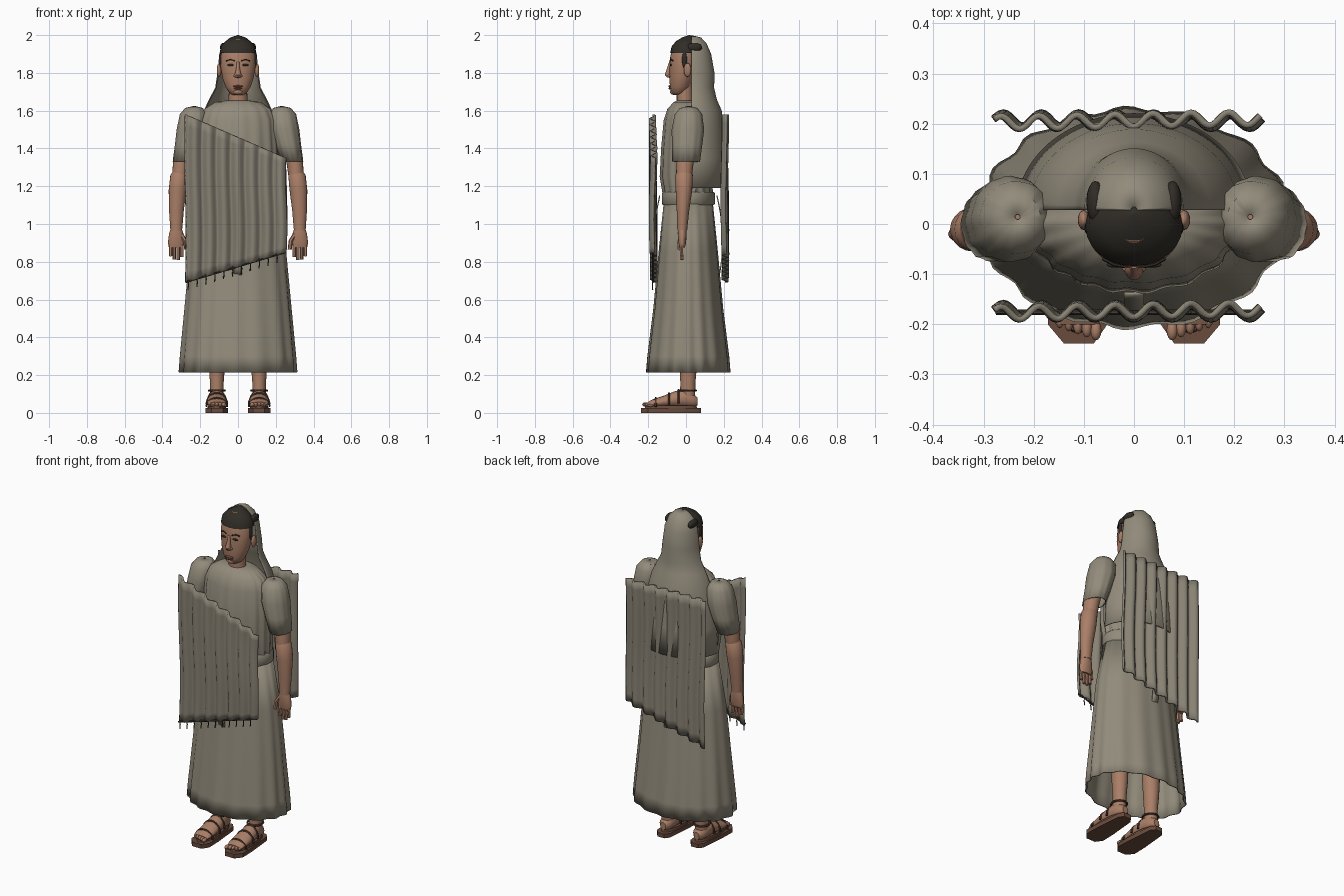
import bpy
import bmesh
from math import sin, cos, pi
from mathutils import Vector

if "Cube" in bpy.data.objects:
    bpy.data.objects.remove(bpy.data.objects["Cube"], do_unlink=True)


def material(name, r, g, b):
    mat = bpy.data.materials.new(name)
    mat.use_nodes = True
    mat.diffuse_color = (r, g, b, 1)
    bsdf = next(n for n in mat.node_tree.nodes if n.type == 'BSDF_PRINCIPLED')
    bsdf.inputs["Base Color"].default_value = (r, g, b, 1)
    bsdf.inputs["Roughness"].default_value = 0.8
    return mat


cloth = material("woven cloth", .29, .26, .2)
shawl_cloth = material("shawl cloth", .25, .225, .175)
skin = material("skin", .4, .21, .135)
lip_red = material("lips", .22, .09, .06)
hair_black = material("dark hair", .03, .026, .02)
leather = material("sole leather", .14, .07, .045)
strap_brown = material("strap leather", .08, .045, .03)
fringe_dark = material("fringe thread", .05, .045, .035)
parts = []


def finish(name, bm, mat):
    bmesh.ops.recalc_face_normals(bm, faces=bm.faces)
    mesh = bpy.data.meshes.new(name)
    bm.to_mesh(mesh)
    bm.free()
    mesh.materials.append(mat)
    obj = bpy.data.objects.new(name, mesh)
    bpy.context.collection.objects.link(obj)
    parts.append(obj)
    return obj


def skin_rows(bm, rows, closed):
    """Bridge consecutive rows of vertices with quads."""
    for low, high in zip(rows, rows[1:]):
        count = len(low)
        for i in range(count if closed else count - 1):
            j = (i + 1) % count
            bm.faces.new((low[i], low[j], high[j], high[i]))


def loft(name, rings, mat, sides=20, folds=0, depth=0, along='z', caps=True, half=False):
    """Elliptical rings (x, across, position, rx, r_across) joined into a tube."""
    bm = bmesh.new()
    rows = []
    for k, (x, c, p, rx, rc) in enumerate(rings):
        row = []
        for i in range(sides + (1 if half else 0)):
            a = (pi if half else 2 * pi) * i / sides
            swell = 1 + depth * cos(folds * a + sin(3 * a)) * (k + 1) / len(rings)
            u, v = x + rx * swell * cos(a), c + rc * swell * sin(a)
            row.append(bm.verts.new((u, v, p) if along == 'z' else (u, p, v)))
        rows.append(row)
    skin_rows(bm, rows, not half)
    if caps:
        bm.faces.new(rows[0])
        bm.faces.new(rows[-1])
    return finish(name, bm, mat)


def ball(name, centre, radii, mat):
    bm = bmesh.new()
    bmesh.ops.create_uvsphere(bm, u_segments=16, v_segments=10, radius=1)
    for v in bm.verts:
        v.co = Vector(a * r + c for a, r, c in zip(v.co, radii, centre))
    return finish(name, bm, mat)


def tube(name, points, radius, mat, cyclic=False):
    """Round cord through points."""
    curve = bpy.data.curves.new(name, 'CURVE')
    curve.dimensions = '3D'
    curve.bevel_depth = radius
    curve.bevel_resolution = 1
    curve.use_fill_caps = True
    spline = curve.splines.new('POLY')
    spline.points.add(len(points) - 1)
    for p, co in zip(spline.points, points):
        p.co = (*co, 1)
    spline.use_cyclic_u = cyclic
    source = bpy.data.objects.new(name + " path", curve)
    bpy.context.collection.objects.link(source)
    bpy.context.view_layer.update()
    evaluated = source.evaluated_get(bpy.context.evaluated_depsgraph_get())
    bm = bmesh.new()
    mesh = evaluated.to_mesh()
    bm.from_mesh(mesh)
    evaluated.to_mesh_clear()
    bpy.data.objects.remove(source, do_unlink=True)
    return finish(name, bm, mat)


def thicken(obj, amount):
    mod = obj.modifiers.new("thickness", 'SOLIDIFY')
    mod.thickness = amount
    mod.offset = 0


def sheet(name, width, height, place, mat, thickness):
    """Grid whose points come from place(u, v)."""
    bm = bmesh.new()
    rows = [[bm.verts.new(place(i / width, j / height)) for i in range(width + 1)]
            for j in range(height + 1)]
    skin_rows(bm, rows, False)
    thicken(finish(name, bm, mat), thickness)


# Robe: pleated skirt open at the hem, bodice, belt
skirt = loft("skirt", [(0, .012, z, rx, ry) for z, rx, ry in (
    (1.13, .2, .125), (.85, .25, .153), (.55, .277, .18), (.3, .299, .21), (.215, .304, .216))],
    cloth, 96, 16, .025, caps=False)
thicken(skirt, .006)
loft("bodice", [(0, y, z, rx, ry) for y, z, rx, ry in (
    (.005, 1.655, .055, .05), (.005, 1.645, .12, .07), (0, 1.61, .175, .098), (0, 1.55, .2, .117),
    (0, 1.4, .21, .13), (0, 1.25, .21, .137), (.01, 1.15, .2, .13))], cloth, 96, 18, .03)
loft("belt", [(0, .013, z, r, r - .068) for z, r in (
    (1.1, .203), (1.11, .209), (1.16, .209), (1.17, .203))], cloth, 48)
for side, y, label in ((-1, -.125, "front"), (1, .15, "back")):
    sheet(label + "_belt_tail", 2, 10, lambda u, v: (
        .04 * (u - .5), y + side * .045 * sin(pi * (.1 + .7 * v)), 1.15 - .42 * v), cloth, .006)

# Wavy shawl panels in front and behind
def panel(name, y, top_right, top_left, bottom_right, bottom_left):
    def place(u, v):
        top = top_right + (top_left - top_right) * u
        bottom = bottom_right + (bottom_left - bottom_right) * u
        wave = .013 * sin(u * 14 * pi + .5) + .004 * sin(5 * v + 3 * u)
        return (-.277 + .53 * u + .004 * sin(6 * v), y + wave, bottom + (top - bottom) * v)
    sheet(name, 84, 16, place, shawl_cloth, .012)


panel("front_shawl", -.174, 1.58, 1.35, .69, .85)
panel("back_shawl", .206, 1.58, 1.58, .69, .84)
for i in range(11):
    x = -.265 + .047 * i
    z = .7 + .3 * (x + .277)
    tube("fringe_tassel", [(x, -.176, z), (x + .003, -.178, z - .025), (x, -.176, z - .052)],
         .003, fringe_dark)
tube("fringe_cord", [(-.275, -.176, .692), (.25, -.176, .849)], .005, fringe_dark)

# Veil falling from the crown down the back
veil = loft("veil", [(0, .028, z, rx, ry) for z, rx, ry in (
    (1.995, .006, .006), (1.985, .04, .05), (1.955, .075, .078), (1.9, .096, .102),
    (1.8, .106, .12), (1.72, .118, .118), (1.66, .15, .132), (1.6, .178, .158),
    (1.5, .205, .17), (1.35, .222, .18), (1.19, .232, .19))], cloth, 40, caps=False, half=True)
thicken(veil, .006)

# Head
loft("neck", [(0, -.004, 1.6, .052, .045), (0, -.008, 1.75, .047, .042)], skin)
loft("head", [(0, y, z, rx, ry) for y, z, rx, ry in (
    (-.04, 1.682, .025, .025), (-.036, 1.695, .047, .044), (-.03, 1.725, .066, .055),
    (-.022, 1.77, .082, .066), (-.015, 1.83, .092, .072), (-.01, 1.89, .092, .073),
    (-.005, 1.95, .075, .06), (0, 1.98, .035, .035))], skin, 32)
loft("hair_cap", [(0, y, z, rx, ry) for y, z, rx, ry in (
    (-.004, 1.905, .097, .08), (-.003, 1.94, .09, .073), (.002, 1.968, .067, .055),
    (.01, 1.988, .032, .03), (.02, 2, .004, .004))], hair_black, 24)
loft("nose", [(0, y, z, rx, ry) for y, z, rx, ry in (
    (-.082, 1.86, .007, .007), (-.09, 1.82, .01, .012), (-.094, 1.79, .018, .018),
    (-.088, 1.775, .015, .012))], skin, 12)
ball("nostrils", (0, -.088, 1.784), (.024, .012, .01), skin)
ball("upper_lip", (0, -.084, 1.729), (.027, .01, .006), lip_red)
ball("lower_lip", (0, -.082, 1.718), (.022, .011, .006), lip_red)
ball("chin", (0, -.07, 1.7), (.025, .015, .015), skin)

for s, side in ((1, "left"), (-1, "right")):
    def name(part):
        return side + "_" + part

    # Face details
    ball(name("eye"), (s * .038, -.081, 1.842), (.017, .006, .006), hair_black)
    tube(name("brow"), [(s * .018, -.085, 1.864), (s * .04, -.081, 1.872),
                        (s * .062, -.069, 1.864)], .0035, hair_black)
    ball(name("ear"), (s * .1, .008, 1.815), (.012, .02, .036), skin)
    ball(name("hair_lobe"), (s * .077, .044, 1.935), (.018, .042, .024), hair_black)
    ball(name("sideburn"), (s * .091, -.008, 1.87), (.008, .013, .045), hair_black)

    # Sleeve and arm
    sleeve = loft(name("sleeve"), [(s * x, y, z, rx, ry) for x, y, z, rx, ry in (
        (.232, .014, 1.622, .005, .005), (.233, .014, 1.612, .045, .045),
        (.235, .013, 1.58, .07, .07), (.246, .01, 1.5, .075, .083),
        (.264, .006, 1.42, .066, .077), (.286, 0, 1.33, .056, .071))],
        cloth, 48, 12, .025, caps=False)
    thicken(sleeve, .005)
    loft(name("upper_arm"), [(s * .265, .003, 1.45, .04, .045), (s * .3, -.005, 1.33, .044, .046),
                             (s * .307, -.01, 1.26, .041, .042)], skin)
    loft(name("forearm"), [(s * x, y, z, rx, ry) for x, y, z, rx, ry in (
        (.308, -.01, 1.285, .03, .03), (.312, -.01, 1.26, .046, .046), (.32, -.011, 1.18, .047, .044),
        (.326, -.016, 1.07, .039, .033), (.327, -.02, .965, .031, .026))], skin)

    # Hand with fingers and thumb
    loft(name("palm"), [(s * .327, -.02, .985, .026, .022), (s * .327, -.02, .95, .038, .024),
                        (s * .328, -.02, .9, .043, .02), (s * .328, -.02, .875, .038, .014)], skin, 16)
    for k, tip in enumerate((.825, .81, .812, .83)):
        x = .297 + .02 * k
        tube(name("finger"), [(s * x, -.02, .895), (s * x, -.025, .86), (s * x, -.022, tip)],
             .0095, skin)
    tube(name("thumb"), [(s * .3, -.025, .945), (s * .279, -.034, .91), (s * .274, -.036, .865)],
         .011, skin)

    # Leg and foot
    x = s * .112
    loft(name("leg"), [(x, .01, .6, .06, .06), (x, .012, .25, .043, .046),
                       (x, .01, .16, .036, .04), (x, .008, .07, .036, .04)], skin)
    loft(name("foot"), [(x, z, y, rx, rz) for z, y, rx, rz in (
        (.06, .06, .018, .022), (.065, .04, .036, .036), (.078, -.01, .042, .05),
        (.072, -.06, .047, .042), (.06, -.12, .052, .03), (.05, -.18, .05, .02),
        (.045, -.2, .044, .013))], skin, along='y')
    for k in range(5):
        ball(name("toe"), (s * (.076 + .018 * k), -.212 + .006 * k, .044),
             (.011 - .0007 * k, .02, .012), skin)

    # Sandal: faceted sole and straps around the foot
    bm = bmesh.new()
    outline = ((.08, -.238), (.14, -.238), (.172, -.2), (.17, -.11), (.155, .055), (.135, .08),
               (.09, .08), (.07, .055), (.055, -.11), (.053, -.2))
    base = bm.faces.new([bm.verts.new((s * px, py, 0)) for px, py in outline])
    top = bmesh.ops.extrude_face_region(bm, geom=[base])["geom"]
    bmesh.ops.translate(bm, vec=(0, 0, .025),
                        verts=[v for v in top if isinstance(v, bmesh.types.BMVert)])
    finish(name("sandal_sole"), bm, leather)
    loft(name("footbed"), [(x, -.08, .02, .05, .14), (x, -.08, .04, .047, .135)], leather, 24)
    for y, z, rx, rz in ((-.16, .052, .055, .026), (-.09, .064, .055, .04), (-.04, .07, .05, .05)):
        arc = [pi * i / 12 for i in range(13)]
        tube(name("foot_strap"), [(x + rx * cos(a), y, z - .02 + (rz + .02) * sin(a)) for a in arc],
             .006, strap_brown)
    loop = [2 * pi * i / 20 for i in range(20)]
    tube(name("ankle_strap"), [(x + .042 * cos(a), .006 + .046 * sin(a), .118) for a in loop],
         .006, strap_brown, True)

# Smooth shading with crisp edges kept
bpy.ops.object.select_all(action='DESELECT')
for obj in parts:
    obj.select_set(True)
bpy.context.view_layer.objects.active = parts[0]
bpy.ops.object.shade_smooth_by_angle(angle=.7)
